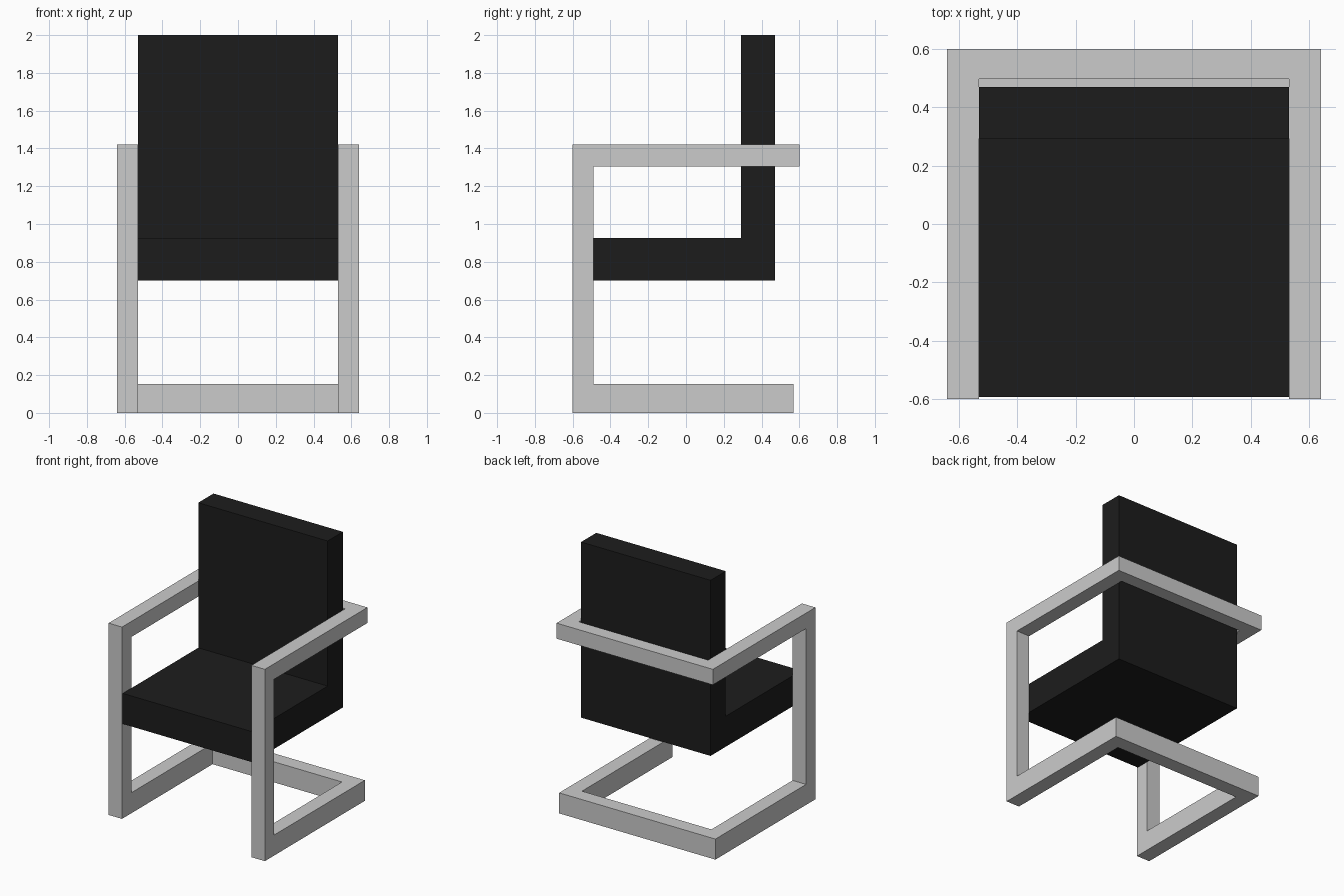
import bpy, bmesh

if "Cube" in bpy.data.objects:
    bpy.data.objects.remove(bpy.data.objects["Cube"])


def make_object(name, bm):
    bmesh.ops.recalc_face_normals(bm, faces=bm.faces)
    mesh = bpy.data.meshes.new(name)
    bm.to_mesh(mesh)
    bm.free()
    obj = bpy.data.objects.new(name, mesh)
    bpy.context.collection.objects.link(obj)
    return obj


# Continuous bar frame: right half swept through mitred rings, then mirrored.
# Each ring: (outer, inner) x, y and z; at the front bends y follows z, else x.
SIDE = (0.64, 0.53)
FRONT = (-0.60, -0.49)
BASE_REAR, ARM_REAR = (0.57, 0.46), (0.60, 0.497)
BASE_Z, ARM_Z = (0.0, 0.152), (1.42, 1.305)
rings = [
    ((0, 0), BASE_REAR, BASE_Z, False),
    (SIDE, BASE_REAR, BASE_Z, False),
    (SIDE, FRONT, BASE_Z, True),
    (SIDE, FRONT, ARM_Z, True),
    (SIDE, ARM_REAR, ARM_Z, False),
    ((0, 0), ARM_REAR, ARM_Z, False),
]
bm = bmesh.new()
previous = None
for xs, ys, zs, y_follows_z in rings:
    ring = [bm.verts.new((xs[i], ys[j if y_follows_z else i], zs[j]))
            for i, j in ((0, 0), (0, 1), (1, 1), (1, 0))]
    if previous:
        for k in range(4):
            n = (k + 1) % 4
            bm.faces.new((previous[k], previous[n], ring[n], ring[k]))
    previous = ring
frame = make_object("bar_frame", bm)
mirror = frame.modifiers.new("mirror", 'MIRROR')
mirror.use_axis[0] = True
mirror.use_clip = True

# Seat and backrest: one L-shaped profile extruded across the width
profile = [(-0.592, 0.70), (0.47, 0.70), (0.47, 2.0),
           (0.292, 2.0), (0.292, 0.926), (-0.592, 0.926)]
HALF_WIDTH = 0.53
bm = bmesh.new()
face = bm.faces.new([bm.verts.new((-HALF_WIDTH, y, z)) for y, z in profile])
extruded = bmesh.ops.extrude_face_region(bm, geom=[face], use_keep_orig=True)
bmesh.ops.translate(bm, vec=(2 * HALF_WIDTH, 0, 0),
                    verts=[v for v in extruded["geom"] if isinstance(v, bmesh.types.BMVert)])
seat = make_object("seat_and_back", bm)

# Black upholstery
black = bpy.data.materials.new("black_upholstery")
black.diffuse_color = (0.012, 0.012, 0.012, 1)
black.use_nodes = True
black.node_tree.nodes["Principled BSDF"].inputs["Base Color"].default_value = black.diffuse_color
seat.data.materials.append(black)
